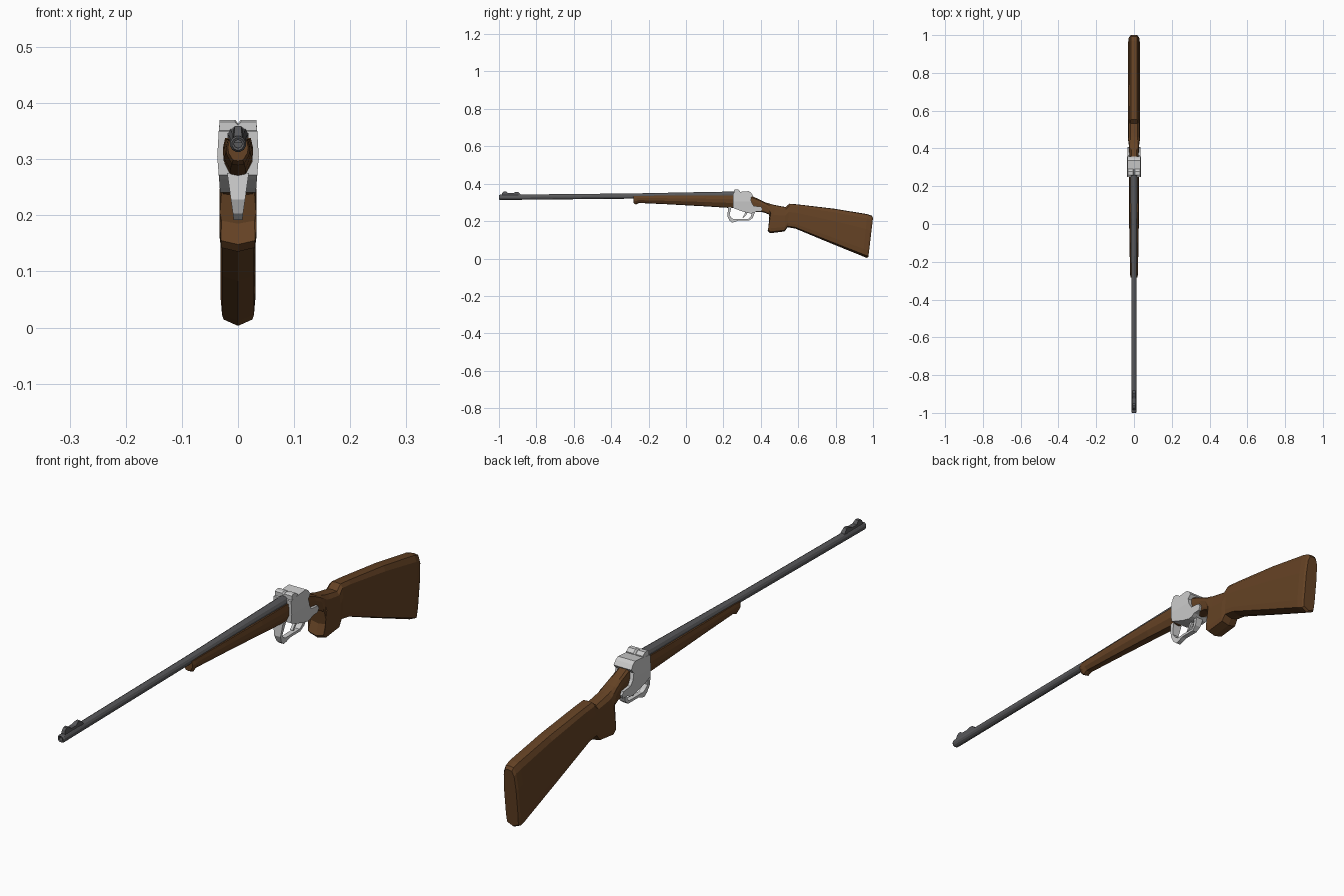
import bpy, bmesh, math
from mathutils import Vector

if "Cube" in bpy.data.objects:
    bpy.data.objects.remove(bpy.data.objects["Cube"])


def material(name, rgb):
    m = bpy.data.materials.new(name)
    m.diffuse_color = (*rgb, 1)
    m.use_nodes = True
    m.node_tree.nodes["Principled BSDF"].inputs["Base Color"].default_value = m.diffuse_color
    return m


WOOD = material("walnut", (0.13, 0.055, 0.018))
STEEL = material("blued_steel", (0.10, 0.10, 0.105))


def finish(name, bm, mat=None):
    bmesh.ops.recalc_face_normals(bm, faces=bm.faces[:])
    me = bpy.data.meshes.new(name)
    bm.to_mesh(me)
    bm.free()
    ob = bpy.data.objects.new(name, me)
    bpy.context.collection.objects.link(ob)
    if mat:
        me.materials.append(mat)
    return ob


def loft(name, rings, mat=None, caps=True):
    bm = bmesh.new()
    loops = [[bm.verts.new(p) for p in r] for r in rings]
    n = len(rings[0])
    for a, b in zip(loops, loops[1:]):
        for i in range(n):
            j = (i + 1) % n
            bm.faces.new((a[i], a[j], b[j], b[i]))
    if caps:
        bm.faces.new(loops[0])
        bm.faces.new(loops[-1])
    return finish(name, bm, mat)


def section(top, bot, w, half):
    """Mirrored cross-section; half = (fraction of width, fraction top to bottom)."""
    t, b = Vector((0, *top)), Vector((0, *bot))
    right = [t.lerp(b, f) + Vector((x * w, 0, 0)) for x, f in half]
    left = [p * Vector((-1, 1, 1)) for p in reversed(right) if p.x > 1e-6]
    return right + left


def side_prism(name, profile, width, mat=None, split=None):
    """Side profile (y, z) given thickness; width is a function of z."""
    bm = bmesh.new()
    bm.faces.new([bm.verts.new((-1, y, z)) for y, z in profile])
    if split:
        bmesh.ops.bisect_plane(bm, geom=bm.verts[:] + bm.edges[:] + bm.faces[:],
                               plane_co=(0, 0, split), plane_no=(0, 0, 1))
    ext = bmesh.ops.extrude_face_region(bm, geom=bm.faces[:])["geom"]
    bmesh.ops.translate(bm, vec=(2, 0, 0),
                        verts=[v for v in ext if isinstance(v, bmesh.types.BMVert)])
    for v in bm.verts:
        v.co.x *= width(v.co.z)
    return finish(name, bm, mat)


# Stock with pistol grip: top point, bottom point, half width
STOCK = [
    ((.345, .337), (.355, .250), .024), ((.395, .315), (.415, .247), .026),
    ((.425, .300), (.445, .235), .029), ((.445, .294), (.452, .185), .032),
    ((.462, .289), (.437, .148), .033), ((.480, .285), (.450, .135), .033),
    ((.532, .275), (.527, .145), .033), ((.553, .293), (.543, .167), .031),
    ((.600, .289), (.585, .160), .031), ((.795, .266), (.770, .083), .031),
    ((.970, .237), (.945, .012), .031), ((.993, .229), (.967, .003), .028),
    ((1.00, .218), (.975, .008), .024),
]
HALF = [(0, 0), (.55, .01), (.85, .10), (1, .35), (1, .82), (.92, .95), (0, 1)]
loft("stock", [section(t, b, w, HALF) for t, b, w in STOCK], WOOD)

# Forend with flared tip
FOREND = [
    (-.282, .333, .297, .018), (-.268, .334, .289, .021), (-.252, .335, .297, .021),
    (-.10, .336, .290, .024), (.10, .337, .279, .027), (.255, .338, .269, .027),
]
HALF = [(.85, 0), (1, .30), (.95, .60), (.5, .96), (0, 1)]
loft("forend", [section((y, t), (y, b), w, HALF) for y, t, b, w in FOREND], WOOD)

# Tapered barrel with hollow muzzle
def circle(y, z, r, n=12):
    return [(r * math.sin((i + .5) * math.tau / n), y,
             z + r * math.cos((i + .5) * math.tau / n)) for i in range(n)]


loft("barrel", [circle(*c) for c in [
    (-.94, .328, .007), (-.998, .327, .007), (-1.0, .327, .011), (-.994, .327, .0145),
    (-.28, .334, .0145), (.05, .338, .017), (.27, .339, .020)]], STEEL)

# Front sight on its ramp
side_prism("front_sight", [
    (-.988, .330), (-.982, .352), (-.974, .359), (-.962, .359), (-.950, .349),
    (-.925, .349), (-.910, .356), (-.897, .356), (-.875, .335)],
    lambda z: .009 if z < .35 else .006, STEEL)

# Receiver
side_prism("receiver", [
    (.250, .272), (.250, .350), (.285, .356), (.335, .360), (.347, .352), (.358, .337),
    (.345, .322), (.352, .297), (.362, .281), (.402, .277), (.408, .265),
    (.402, .252), (.375, .251), (.362, .243), (.345, .241), (.310, .249), (.262, .266)],
    lambda z: .037 - abs(z - .305) * (.06 if z > .305 else .08), split=.305)

# Rear sight block with V notch
NOTCH = [(0, .364), (.005, .370), (.033, .370), (.034, .345),
         (-.034, .345), (-.033, .370), (-.005, .370)]
loft("rear_sight", [[(x, y, z - d * (z > .36)) for x, z in NOTCH]
                    for y, d in [(.256, .004), (.262, 0), (.277, 0), (.290, .010)]])

# Trigger guard: outer and inner edge of the loop
OUTER = [(.226, .275), (.221, .228), (.232, .203), (.247, .192), (.264, .196),
         (.280, .203), (.338, .203), (.357, .217), (.366, .240), (.364, .262)]
INNER = [(.243, .275), (.233, .232), (.243, .217), (.254, .211), (.266, .211),
         (.282, .212), (.334, .212), (.346, .223), (.352, .242), (.350, .262)]


def guard_ring(o, i):
    w = .008 + max(0, o[1] - .195) * .14
    return [(-w, *o), (w, *o), (w, *i), (-w, *i)]


loft("trigger_guard", [guard_ring(o, i) for o, i in zip(OUTER, INNER)])

# Trigger
side_prism("trigger", [(.318, .255), (.313, .235), (.300, .219), (.307, .217),
                       (.322, .232), (.332, .255)], lambda z: .005)
